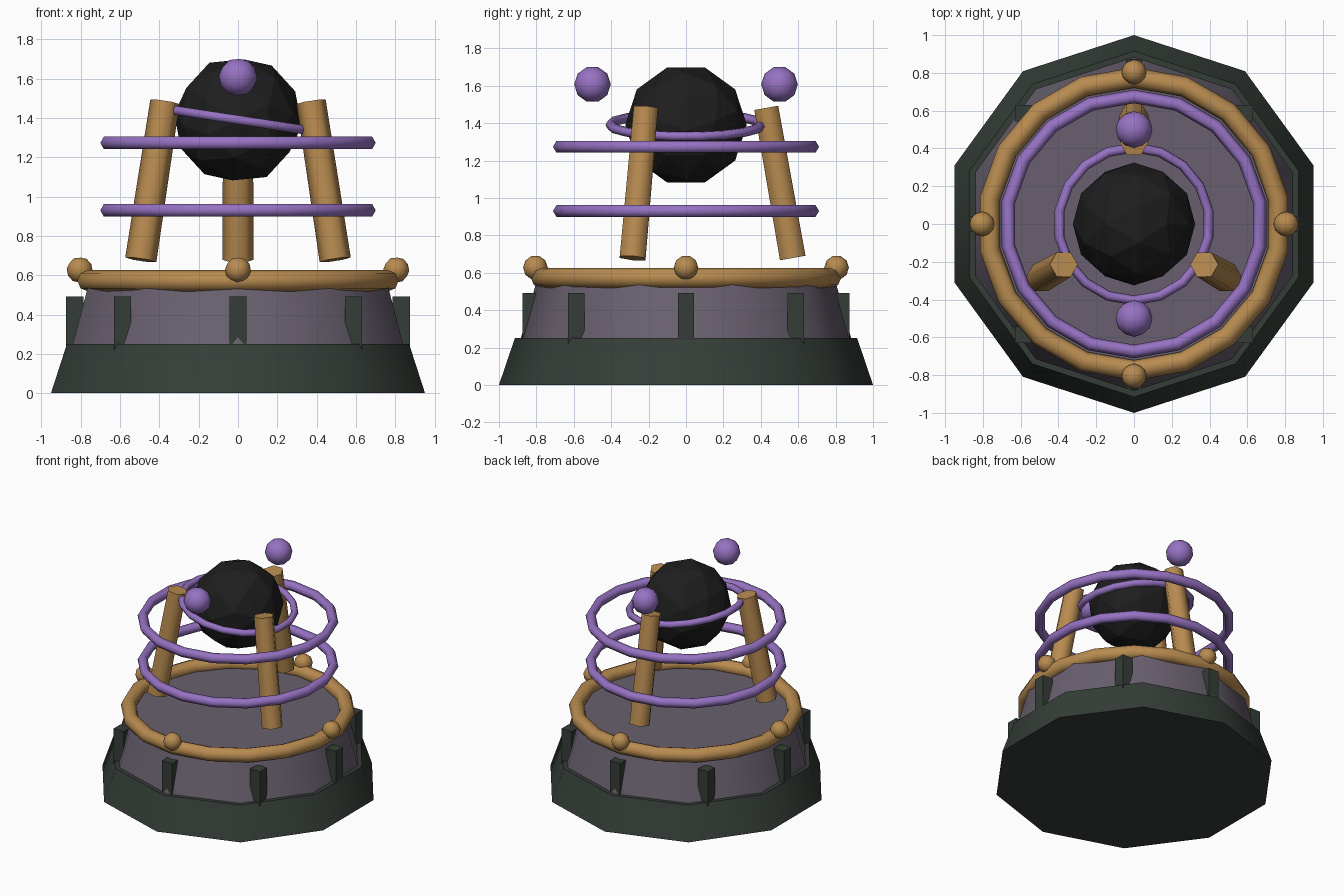
import bpy
from math import radians, pi, cos, sin
from mathutils import Matrix, Vector

cube = bpy.data.objects.get("Cube")
if cube:
    bpy.data.objects.remove(cube, do_unlink=True)


def material(name, color):
    m = bpy.data.materials.new(name)
    m.use_nodes = True
    rgba = (*color, 1)
    m.diffuse_color = rgba
    m.node_tree.nodes["Principled BSDF"].inputs["Base Color"].default_value = rgba
    return m


dark_green = material("dark_green", (0.036, 0.048, 0.039))
dusk_grey = material("dusk_grey", (0.140, 0.117, 0.158))
bronze = material("bronze", (0.479, 0.258, 0.080))
violet = material("violet", (0.305, 0.168, 0.540))
black = material("black", (0.013, 0.013, 0.013))


def finish(name, mat, matrix, smooth=None):
    """Name, place, colour and shade the object just added."""
    ob = bpy.context.object
    ob.name = ob.data.name = name
    ob.data.materials.append(mat)
    ob.matrix_world = matrix
    if smooth:
        bpy.ops.object.shade_smooth_by_angle(angle=radians(smooth))
    return ob


def at(x, y, z):
    return Matrix.Translation((x, y, z))


def turn(degrees, axis):
    return Matrix.Rotation(radians(degrees), 4, axis)


def frustum(name, mat, sides, r1, r2, depth, matrix, smooth):
    bpy.ops.mesh.primitive_cone_add(vertices=sides, radius1=r1, radius2=r2, depth=depth)
    return finish(name, mat, matrix, smooth)


def ring(name, mat, major, minor, sides, matrix):
    bpy.ops.mesh.primitive_torus_add(major_segments=18, minor_segments=sides,
                                     major_radius=major, minor_radius=minor)
    return finish(name, mat, matrix @ turn(90, 'Z'), 65)


def ball(name, mat, radius, matrix, smooth=None):
    bpy.ops.mesh.primitive_ico_sphere_add(subdivisions=2, radius=radius)
    return finish(name, mat, matrix @ turn(31.72, 'Y'), smooth)


# Stepped ten-sided pedestal
frustum("base", dark_green, 10, 1.0, 0.915, 0.25, at(0, 0, 0.125), 40)
frustum("drum", dusk_grey, 10, 0.883, 0.80, 0.30, at(0, 0, 0.40), 40)

# Square buttresses around the drum
for i in range(8):
    a = i * pi / 4
    bpy.ops.mesh.primitive_cube_add(size=1)
    finish(f"buttress_{i + 1}", dark_green,
           at(0.83 * cos(a), 0.83 * sin(a), 0.32) @ Matrix.Diagonal((0.087, 0.087, 0.345, 1)))

# Rim with four studs
ring("rim", bronze, 0.775, 0.054, 8, at(0, 0, 0.572))
for i in range(4):
    a = i * pi / 2
    ball(f"rim_stud_{i + 1}", bronze, 0.066, at(0.805 * cos(a), 0.805 * sin(a), 0.627), 50)

# Three six-sided pillars leaning inward
for i in range(3):
    frustum(f"pillar_{i + 1}", bronze, 6, 0.080, 0.075, 0.815,
            turn(90 + 120 * i, 'Z') @ at(0.5, 0, 1.08) @ turn(-10, 'Y'), 65)

# Dark core, level rings and tilted inner ring
ball("core", black, 0.325, at(0, 0, 1.39))
for name, z in (("lower_ring", 0.93), ("upper_ring", 1.273)):
    ring(name, violet, 0.675, 0.036, 6, at(0, 0, z))
ring("tilted_ring", violet, 0.405, 0.026, 6, at(0, 0, 1.39) @ turn(8.6, 'Y'))

# Floating orbs in front and behind
for name, y in (("front_orb", -0.5), ("back_orb", 0.5)):
    ball(name, violet, 0.098, at(0, y, 1.607), 50)
